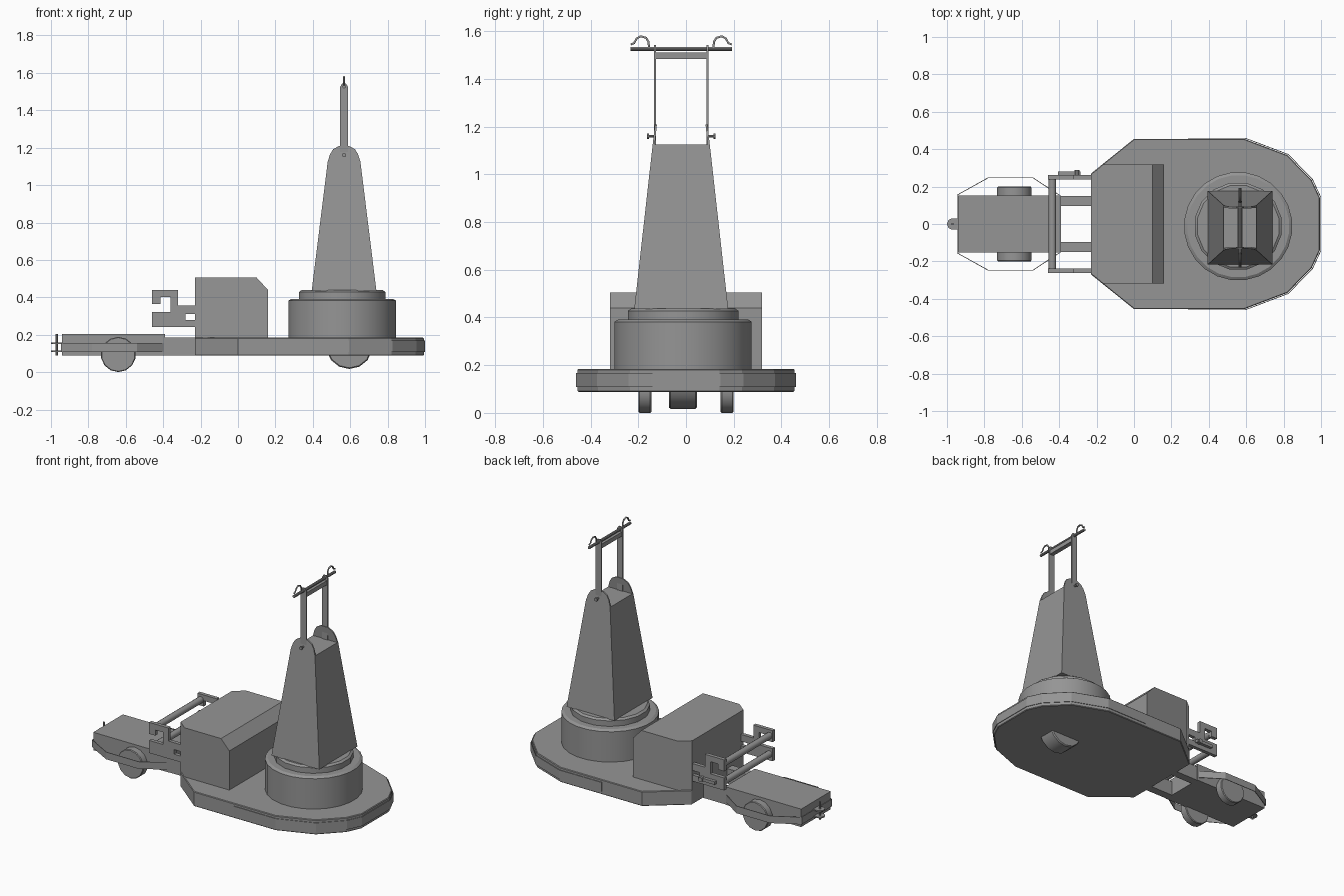
import bpy, bmesh, math
from mathutils import Vector

if "Cube" in bpy.data.objects:
    bpy.data.objects.remove(bpy.data.objects["Cube"])

CX, CY = 0.567, -0.02      # tower axis
GREY = bpy.data.materials.new("dark_grey")
GREY.diffuse_color = (0.3, 0.3, 0.3, 1)
GREY.use_nodes = True
GREY.node_tree.nodes["Principled BSDF"].inputs["Base Color"].default_value = GREY.diffuse_color


def finish(name, bm, smooth=False):
    bmesh.ops.recalc_face_normals(bm, faces=bm.faces)
    me = bpy.data.meshes.new(name)
    bm.to_mesh(me)
    bm.free()
    me.materials.append(GREY)
    ob = bpy.data.objects.new(name, me)
    bpy.context.collection.objects.link(ob)
    if smooth:
        bpy.ops.object.select_all(action='DESELECT')
        ob.select_set(True)
        bpy.context.view_layer.objects.active = ob
        bpy.ops.object.shade_smooth_by_angle(angle=math.radians(32))
    return ob


def prism(name, pts, axis, a, b, warp=None, bevel=0):
    """Extrude a 2D outline from a to b along 'y' (x,z points) or 'z' (x,y points)."""
    bm = bmesh.new()
    rings = []
    for d in (a, b):
        rings.append([bm.verts.new((p, d, q) if axis == 'y' else (p, q, d)) for p, q in pts])
    n = len(pts)
    bm.faces.new(rings[0])
    bm.faces.new(rings[1])
    for i in range(n):
        j = (i + 1) % n
        bm.faces.new((rings[0][i], rings[0][j], rings[1][j], rings[1][i]))
    if warp:
        for v in bm.verts:
            v.co = warp(v.co)
    ob = finish(name, bm)
    if bevel:
        m = ob.modifiers.new("edge", 'BEVEL')
        m.width = bevel
        m.segments = 1
        m.limit_method = 'ANGLE'
        m.angle_limit = math.radians(50)
    return ob


def box(name, x0, x1, y0, y1, z0, z1):
    return prism(name, [(x0, y0), (x1, y0), (x1, y1), (x0, y1)], 'z', z0, z1)


def lathe(name, profile, n, loc, axis='z'):
    """Closed solid of revolution from (radius, height) pairs."""
    bm = bmesh.new()
    rings = []
    for r, h in profile:
        ring = []
        for i in range(n):
            t = 2 * math.pi * (i + 0.5) / n
            c, s = r * math.cos(t), r * math.sin(t)
            ring.append(bm.verts.new(Vector(loc) + Vector((c, h, s) if axis == 'y' else (c, s, h))))
        rings.append(ring)
    bm.faces.new(rings[0])
    bm.faces.new(rings[-1])
    for lo, hi in zip(rings, rings[1:]):
        for i in range(n):
            j = (i + 1) % n
            bm.faces.new((lo[i], lo[j], hi[j], hi[i]))
    return finish(name, bm, True)


def rod(name, x, y0, y1, z, r, n=10):
    return lathe(name, [(r, y0), (r, y1)], n, (x, 0, z), 'y')


def strip(name, path, z0, z1, t):
    """Thin upright band following a path of x,y points."""
    bm = bmesh.new()
    v = [[bm.verts.new((x, y, z)) for x, y in path] for z in (z0, z1)]
    for i in range(len(path) - 1):
        bm.faces.new((v[0][i], v[0][i + 1], v[1][i + 1], v[1][i]))
    ob = finish(name, bm)
    m = ob.modifiers.new("thickness", 'SOLIDIFY')
    m.thickness = t
    m.offset = 0
    return ob


# platform with bumper band round the rear
half = [(-0.23, 0.27), (0, 0.455), (0.59, 0.455), (0.82, 0.368), (0.95, 0.235), (0.994, 0.14)]
prism("platform", half + [(x, -y) for x, y in reversed(half)], 'z', 0.088, 0.184, bevel=0.004)
rear = [(0.29, 0.458)] + [(x + 0.004, y + 0.004) for x, y in half[2:]]
strip("platform_bumper", rear + [(x, -y) for x, y in reversed(rear)], 0.108, 0.168, 0.004)

# engine housing: sloped rear top edge, front corners pulled in
corner = lambda co: Vector((co.x, co.y * (0.83 if co.x < -0.2 else 1), co.z))
prism("engine_housing", [(-0.23, 0.18), (-0.165, 0.18), (0.16, 0.18), (0.16, 0.44), (0.1, 0.505),
      (-0.165, 0.505), (-0.23, 0.505)], 'y', -0.318, 0.318, corner)

# turntable
lathe("turntable", [(0.29, 0.18), (0.29, 0.382), (0.274, 0.392)], 24, (0.557, -0.012, 0))
lathe("turntable_collar", [(0.236, 0.385), (0.236, 0.428), (0.222, 0.438)], 16, (0.557, -0.012, 0))


# tower: tapering body with round-topped cheek plates
def taper(co):
    f = (0.197 - (co.z - 0.435) * 0.112) / 0.197
    return Vector((co.x, CY + co.y * f, co.z))


side = [(0.173, 0.435), (0.0875, 1.125)]
prism("tower_body", [(CX + s * x, z) for s, o in ((1, side), (-1, side[::-1])) for x, z in o],
      'y', -0.195, 0.195, taper)
cheek = side + [(0.075, 1.165), (0.058, 1.192), (0.025, 1.21)]
outline = [(CX + x, z) for x, z in cheek] + [(CX - x, z) for x, z in reversed(cheek)]
for tag, s in (("near", -1), ("far", 1)):
    prism("tower_cheek_" + tag, outline, 'y', s * 0.182, s * 0.197, taper)
    # mast arm, pivot bolt and wire hook on each side
    y = CY + s * 0.11
    prism("mast_arm_" + tag, [(CX - 0.021, 1.11), (CX + 0.021, 1.11), (CX + 0.021, 1.525),
          (CX + 0.01, 1.543), (CX - 0.01, 1.543), (CX - 0.021, 1.525)], 'y', y - 0.004, y + 0.004)
    rod("pivot_bolt_" + tag, CX, y, y + s * 0.03, 1.16, 0.006)
    rod("pivot_bolt_head_" + tag, CX, y + s * 0.026, y + s * 0.034, 1.16, 0.011)
    cu = bpy.data.curves.new("wire_hook_" + tag, 'CURVE')
    cu.dimensions = '3D'
    cu.bevel_depth = 0.005
    cu.bevel_resolution = 1
    cu.materials.append(GREY)
    pts = [(0.135, 1.525), (0.137, 1.556), (0.148, 1.573), (0.17, 1.579),
           (0.187, 1.57), (0.198, 1.55), (0.212, 1.545)]
    sp = cu.splines.new('POLY')
    sp.points.add(len(pts) - 1)
    for p, (d, z) in zip(sp.points, pts):
        p.co = (CX, CY + s * d, z, 1)
    bpy.context.collection.objects.link(bpy.data.objects.new("wire_hook_" + tag, cu))
rod("mast_crossbar", CX, CY - 0.213, CY + 0.213, 1.526, 0.009)
box("mast_spacer", CX - 0.015, CX + 0.015, CY - 0.11, CY + 0.11, 1.484, 1.512)

# front chassis, rails and wheel guards
box("front_deck", -0.94, -0.39, -0.153, 0.153, 0.088, 0.205)
for tag, s in (("near", -1), ("far", 1)):
    box("chassis_rail_" + tag, -0.4, -0.2, s * 0.095, s * 0.15, 0.088, 0.186)
    strip("wheel_guard_" + tag, [(-0.945, 0), (-0.945, s * 0.155), (-0.78, s * 0.247),
          (-0.54, s * 0.247), (-0.4, s * 0.155)], 0.108, 0.155, 0.004)
    lathe("front_wheel_" + tag, [(0.09, s * 0.145), (0.094, s * 0.15), (0.094, s * 0.195),
          (0.09, s * 0.2)], 14, (-0.64, 0, 0.0945), 'y')
lathe("rear_wheel", [(0.119, -0.072), (0.125, -0.065), (0.125, 0.039), (0.119, 0.046)],
      14, (0.595, 0, 0.142), 'y')

# tow coupling
tongue = [(-0.93, -0.03), (-0.93, 0.03), (-0.975, 0.03), (-0.993, 0.02), (-1, 0),
          (-0.993, -0.02), (-0.975, -0.03)]
for tag, z in (("lower", 0.108), ("upper", 0.15)):
    prism("coupling_plate_" + tag, tongue, 'z', z, z + 0.008)
lathe("coupling_pin", [(0.007, 0.088), (0.007, 0.205)], 8, (-0.97, 0, 0))

# carrying rack on the housing front
bracket = [(-0.23, 0.24), (-0.46, 0.24), (-0.46, 0.322), (-0.415, 0.322), (-0.36, 0.322),
           (-0.36, 0.365), (-0.36, 0.402), (-0.415, 0.402), (-0.415, 0.365),
           (-0.46, 0.365), (-0.46, 0.44), (-0.32, 0.44), (-0.32, 0.355), (-0.23, 0.355),
           (-0.23, 0.31), (-0.28, 0.31), (-0.28, 0.28), (-0.23, 0.28)]
for tag, s in (("near", -1), ("far", 1)):
    prism("rack_bracket_" + tag, bracket, 'y', s * 0.238, s * 0.262)
for tag, z in (("lower", 0.283), ("upper", 0.403)):
    rod("rack_bar_" + tag, -0.437, -0.245, 0.245, z, 0.021, 12)
box("rack_latch", -0.405, -0.285, 0.262, 0.282, 0.27, 0.29)
rod("rack_latch_knob", -0.305, 0.262, 0.29, 0.28, 0.015)
